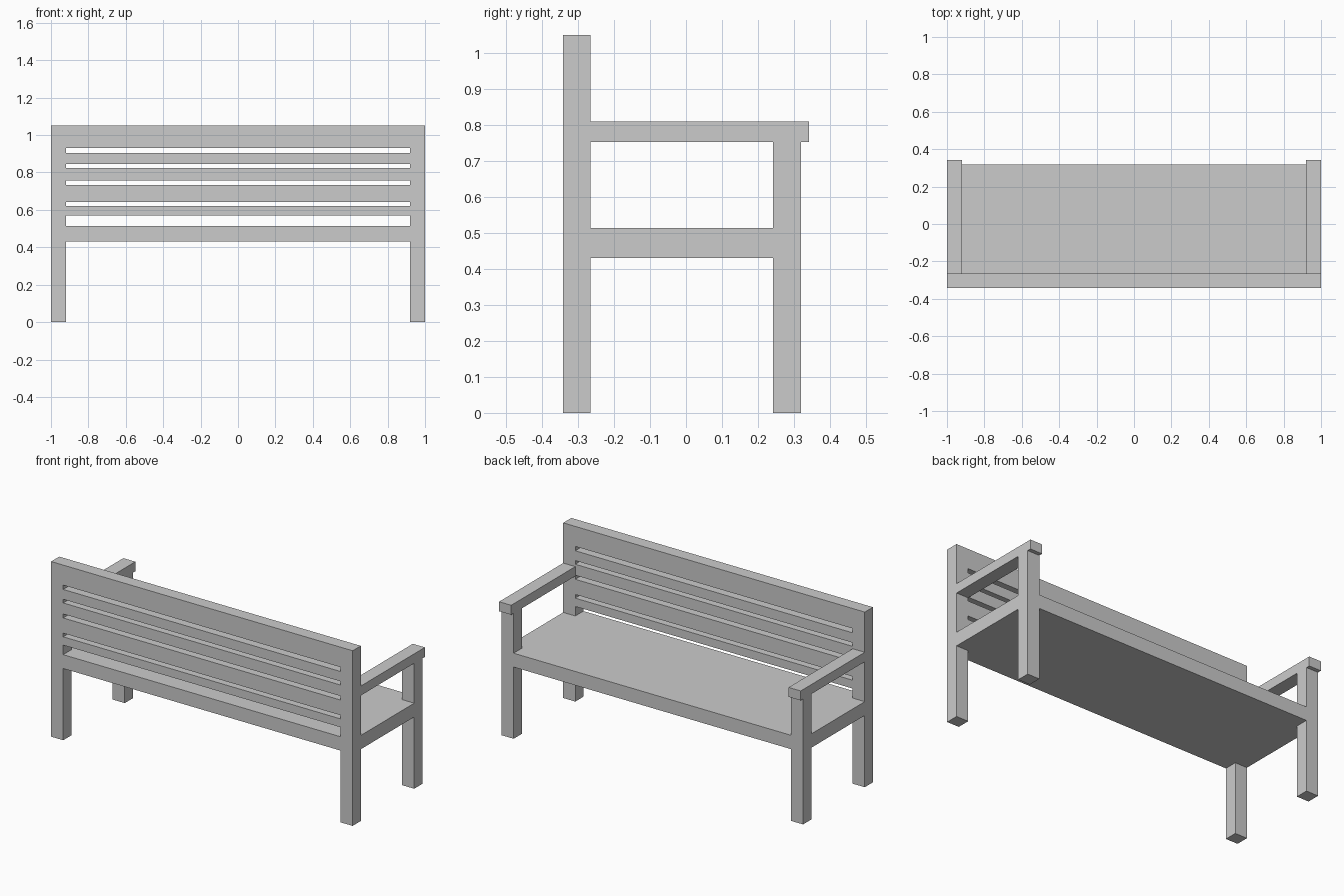
import bpy, bmesh
from mathutils import Vector

if "Cube" in bpy.data.objects:
    bpy.data.objects.remove(bpy.data.objects["Cube"])


def box(name, lo, hi):
    """Axis-aligned box between two corners."""
    bm = bmesh.new()
    bmesh.ops.create_cube(bm, size=1)
    lo, hi = Vector(lo), Vector(hi)
    for v in bm.verts:
        v.co = (lo + hi) / 2 + v.co * (hi - lo)
    mesh = bpy.data.meshes.new(name)
    bm.to_mesh(mesh)
    bm.free()
    obj = bpy.data.objects.new(name, mesh)
    bpy.context.collection.objects.link(obj)
    return obj


def mirrored_box(name, lo, hi):
    """Box on the +x side with a mirrored twin on the -x side."""
    obj = box(name, lo, hi)
    obj.modifiers.new("mirror", 'MIRROR').use_axis[0] = True


OUT, IN = 1.0, 0.92            # outer and inner faces of the posts
B0, B1 = -0.342, -0.265        # backrest depth range
F0, F1 = 0.241, 0.319          # front leg depth range
SEAT_Z0, SEAT_Z1 = 0.43, 0.513
ARM_Z0, ARM_Z1 = 0.752, 0.809

# Posts and legs
mirrored_box("back_post", (IN, B0, 0), (OUT, B1, 1.05))
mirrored_box("front_leg", (IN, F0, 0), (OUT, F1, ARM_Z0))

# Seat slab with flush side rails
box("seat", (-IN, B0, SEAT_Z0), (IN, F1, SEAT_Z1))
mirrored_box("side_rail", (IN, B1, SEAT_Z0), (OUT, F0, SEAT_Z1))

# Armrests overhanging the front legs
mirrored_box("armrest", (IN, B1, ARM_Z0), (OUT, 0.342, ARM_Z1))

# Backrest slats, bottom to top
slats = [(0.57, 0.62), (0.642, 0.733), (0.757, 0.823), (0.845, 0.904), (0.93, 1.05)]
for i, (z0, z1) in enumerate(slats):
    box(f"back_slat_{i + 1}", (-IN, B0, z0), (IN, B1, z1))
